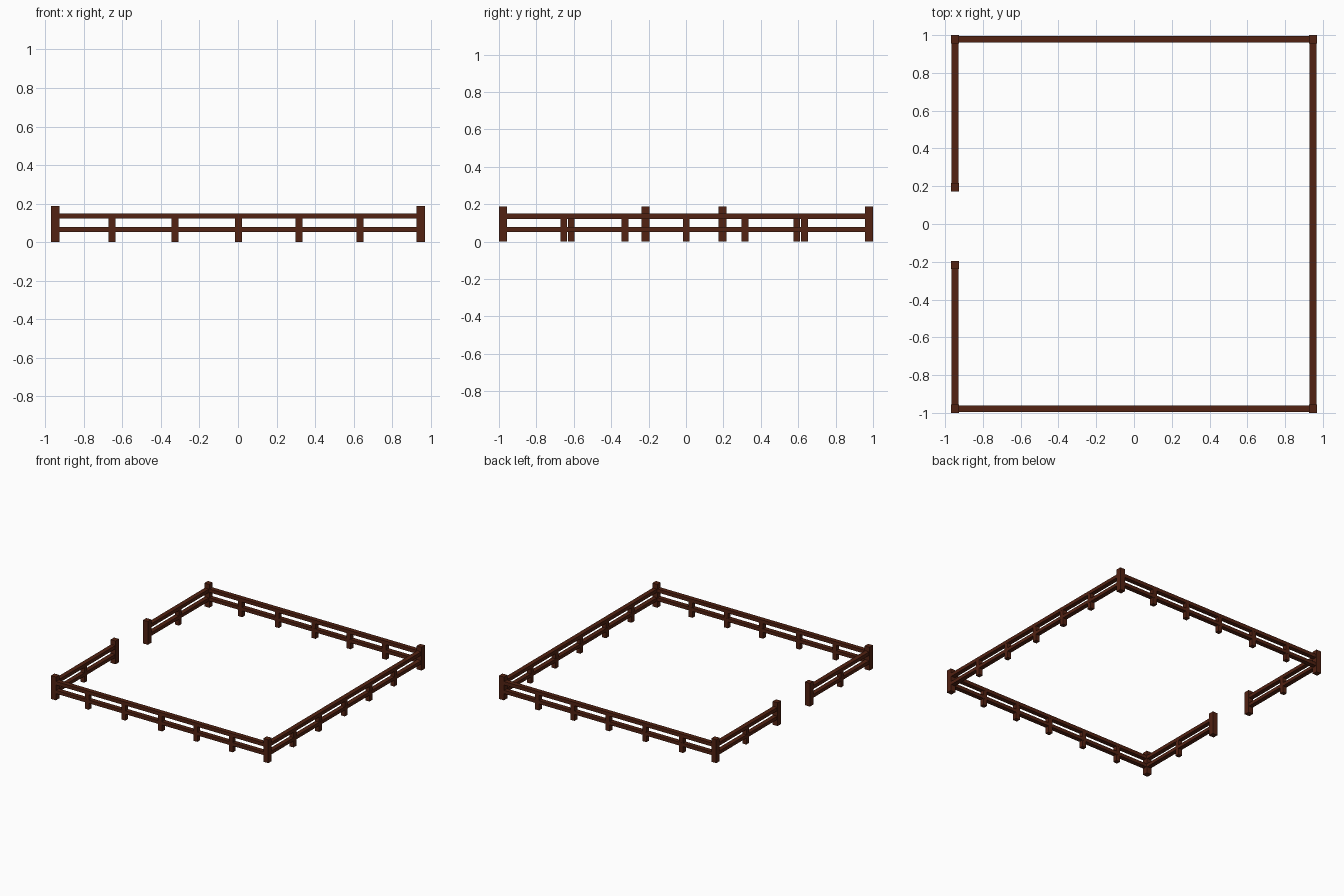
import bpy

if "Cube" in bpy.data.objects:
    bpy.data.objects.remove(bpy.data.objects["Cube"])

wood = bpy.data.materials.new("dark_brown_wood")
wood.diffuse_color = (0.085, 0.016, 0.006, 1)
wood.use_nodes = True
wood.node_tree.nodes["Principled BSDF"].inputs["Base Color"].default_value = wood.diffuse_color

CX, CY = 0.948, 0.978      # corner post centres
GATE = (-0.217, 0.195)     # gate post centres along y
POST_W, POST_H = 0.044, 0.188
RAIL_W = 0.036


def box(name, lo, hi):
    """Box between two opposite corners."""
    bpy.ops.mesh.primitive_cube_add(size=1)
    ob = bpy.context.object
    ob.name = name
    ob.location = [(a + b) / 2 for a, b in zip(lo, hi)]
    ob.scale = [b - a for a, b in zip(lo, hi)]
    bpy.ops.object.transform_apply(location=True, rotation=False, scale=True)
    ob.data.materials.append(wood)


def post(name, x, y, w, d, h):
    box(name, (x - w / 2, y - d / 2, 0), (x + w / 2, y + d / 2, h))


def rails(name, x0, y0, x1, y1):
    """Lower and upper rail between two post centres."""
    r = RAIL_W / 2
    px, py = (0, r) if y0 == y1 else (r, 0)
    for level, z0, z1 in (("lower", 0.052, 0.079), ("upper", 0.122, 0.150)):
        box(f"{name}_{level}_rail", (x0 - px, y0 - py, z0), (x1 + px, y1 + py, z1))


# Tall corner and gate posts
for x in (-CX, CX):
    for y in (-CY, CY):
        post("corner_post", x, y, POST_W, POST_W, POST_H)
for y in GATE:
    post("gate_post", -CX, y, POST_W, POST_W, POST_H)

# Rails on all four sides, with a gap on the left
rails("front", -CX, -CY, CX, -CY)
rails("back", -CX, CY, CX, CY)
rails("right", CX, -CY, CX, CY)
rails("left_front", -CX, -CY, -CX, GATE[0])
rails("left_back", -CX, GATE[1], -CX, CY)

# Short posts under the upper rail
STEPS = (-0.653, -0.326, 0.002, 0.316, 0.633)
for s in STEPS:
    for y in (-CY, CY):
        post("short_post", s, y, 0.036, 0.035, 0.13)
    post("short_post", CX, s, 0.035, 0.036, 0.13)
for y in (-0.614, 0.593):
    post("short_post", -CX, y, 0.035, 0.034, 0.13)
